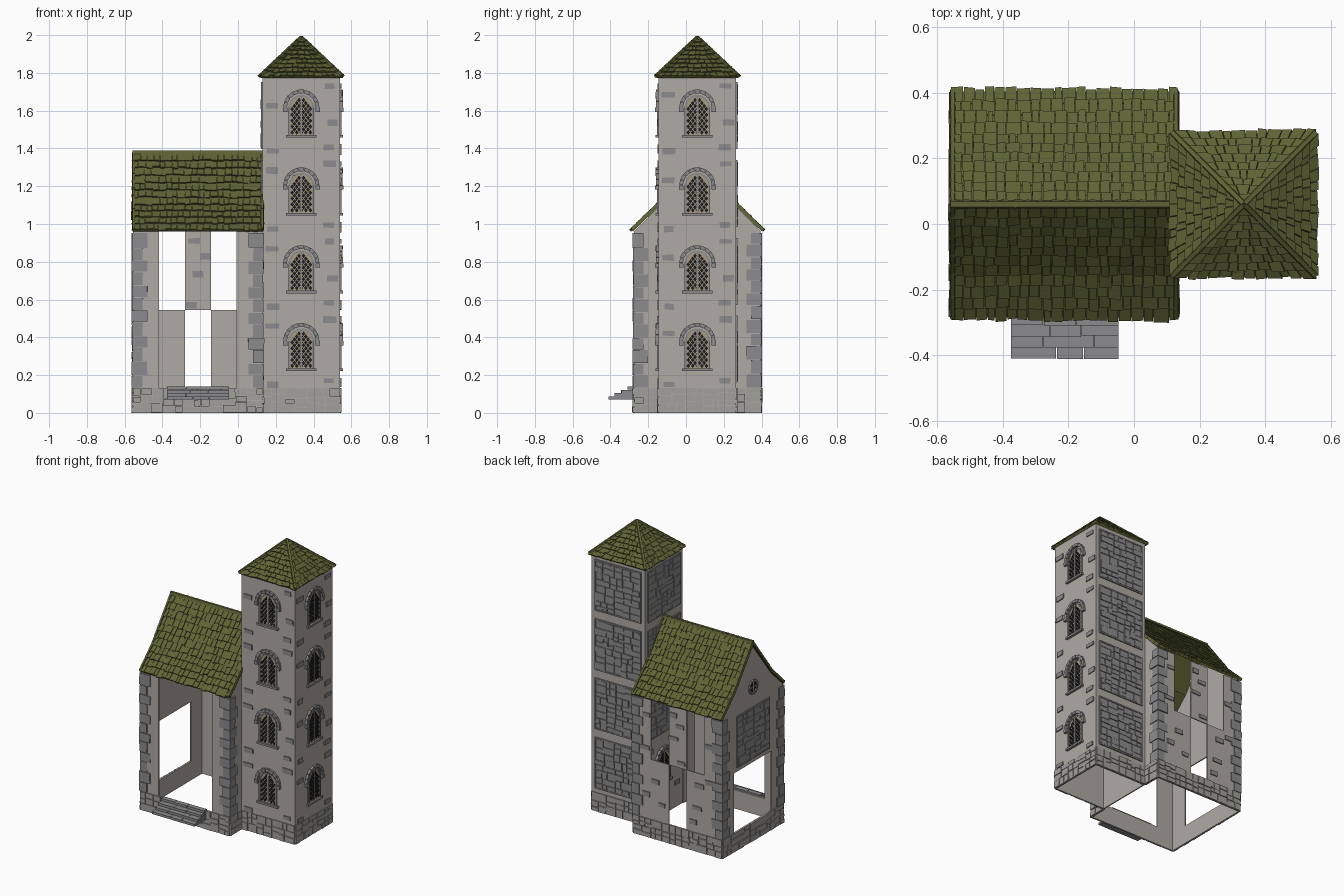
import bpy, bmesh, math, random
from mathutils import Vector as V

if "Cube" in bpy.data.objects:
    bpy.data.objects.remove(bpy.data.objects["Cube"])

random.seed(4)
R = random.uniform
Z = V((0, 0, 1))


def material(name, rgb):
    m = bpy.data.materials.new(name)
    m.diffuse_color = (*rgb, 1)
    m.use_nodes = True
    m.node_tree.nodes["Principled BSDF"].inputs["Base Color"].default_value = m.diffuse_color
    return m


PLASTER = material("warm grey plaster", (.43, .405, .375))
PALE = material("pale plinth stone", (.36, .35, .33))
STONE = material("grey stone", (.26, .26, .27))
GREEN = material("mossy green tile", (.115, .127, .036))
GLASS = material("dark glass", (.012, .012, .014))
LEAD = material("tan lattice", (.40, .34, .22))
parts = {}


def part(name, mat):
    return parts.setdefault(name, (bmesh.new(), mat))[0]


def hull(bm, low, high):
    """Closed solid between two matching rings of points."""
    a, b = [bm.verts.new(p) for p in low], [bm.verts.new(p) for p in high]
    n = len(a)
    bm.faces.new(a[::-1])
    bm.faces.new(b)
    for i in range(n):
        bm.faces.new((a[i], a[(i + 1) % n], b[(i + 1) % n], b[i]))


class Wall:
    """Flat wall frame: u runs along it, z up, d outward."""
    def __init__(self, x, y, nx, ny):
        self.o, self.n, self.u = V((x, y, 0)), V((nx, ny, 0)), V((-ny, nx, 0))

    def at(self, u, z, d):
        return self.o + self.u * u + Z * z + self.n * d

    def prism(self, bm, pts, d0, d1):
        hull(bm, [self.at(u, z, d0) for u, z in pts], [self.at(u, z, d1) for u, z in pts])

    def box(self, bm, u0, u1, z0, z1, d0=-.008, d1=0, j=0):
        pts = [(u0, z0), (u1, z0), (u1, z1), (u0, z1)]
        self.prism(bm, [(u + R(-j, j), z + R(-j, j)) for u, z in pts], d0, d1)

    def masonry(self, bm, u0, u1, z0, z1, size, d):
        """Random rubble: split the rectangle until the stones are small."""
        w, h = u1 - u0, z1 - z0
        if max(w, h * 1.4) > size and min(w, h) > .012:
            s = R(.36, .64)
            if w > h * R(.8, 1.6):
                m = u0 + w * s
                cuts = (u0, m, z0, z1), (m, u1, z0, z1)
            else:
                m = z0 + h * s
                cuts = (u0, u1, z0, m), (u0, u1, m, z1)
            for c in cuts:
                self.masonry(bm, *c, size, d)
        else:
            g = .0018
            self.box(bm, u0 + g, u1 - g, z0 + g, z1 - g, 0, d * R(.5, 1), .0012)

    def arc(self, bm, u, z, r0, r1, a0, a1, n, d):
        """Ring of separate wedge stones."""
        for i in range(n):
            s, e = a0 + (a1 - a0) * (i + .04) / n, a0 + (a1 - a0) * (i + .96) / n
            pts = [(u + r * math.cos(a), z + r * math.sin(a))
                   for r, a in ((r0, s), (r1, s), (r1, e), (r0, e))]
            self.prism(bm, pts, 0, d * R(.8, 1))

    def window(self, u, base):
        sill, spring = base + .105, base + .25
        st = part("window_surrounds", STONE)
        arch = [(u - .06, sill), (u + .06, sill)] + [
            (u + .06 * math.cos(a), spring + .06 * math.sin(a))
            for a in (math.pi * i / 12 for i in range(13))]
        self.prism(part("window_lattice", LEAD), arch, 0, .003)
        for i in range(-4, 5):                       # diamond panes
            for k in range(16):
                cu, cz = (i + .5 * (k % 2)) * .024, sill + .014 + k * .0155
                top = cz - spring
                if abs(cu) < .052 and (top < 0 or math.hypot(cu, top) < .05):
                    w, h = .0098, .0127
                    self.prism(part("window_glass", GLASS),
                               [(u + cu - w, cz), (u + cu, cz - h), (u + cu + w, cz), (u + cu, cz + h)], .002, .005)
        self.arc(st, u, spring, .076, .096, 0, math.pi, 9, .016)       # hood
        self.arc(st, u, spring, .058, .068, 0, math.pi, 12, .008)
        self.box(st, u - .08, u + .08, sill - .014, sill, 0, .017)     # sill
        self.box(st, u - .005, u + .005, sill, spring + .06, 0, .008)  # mullion
        for s in (-1, 1):
            self.box(st, u + s * .063 - .005, u + s * .063 + .005, sill, spring, 0, .009)
            self.box(st, u + s * .086 - .012, u + s * .086 + .012, spring - .022, spring, 0, .018)

    def stone_panel(self, u, base):
        bm = part("stone_panels", STONE)
        u0, u1, z0, z1, t = u - .178, u + .178, base + .03, base + .385, .009
        for b in ((u0, u1, z0, z0 + t), (u0, u1, z1 - t, z1),
                  (u0, u0 + t, z0, z1), (u1 - t, u1, z0, z1)):
            self.box(bm, *b, 0, .008)
        self.masonry(bm, u0 + t, u1 - t, z0 + t, z1 - t, .085, .01)

    def bricks(self, spots):
        for u, z in spots:
            w, h = R(.024, .037), R(.012, .018)
            self.box(part("scattered_bricks", STONE), u - w, u + w, z - h, z + h, 0, .007, .002)


def beam(bm, a, b, w, h, n):
    """Row of short capping pieces from a to b."""
    a, b = V(a), V(b)
    side = (b - a).cross(Z).normalized()
    up = side.cross(b - a).normalized()
    for i in range(n):
        p, q = a.lerp(b, i / n), a.lerp(b, (i + 1.12) / n if i < n - 1 else 1)
        ring = [(-1, -1), (1, -1), (.6, 1), (-.6, 1)]
        k, m = R(.9, 1.05), .85
        hull(bm, [p + side * w * s * k + up * h * t * k for s, t in ring],
             [q + side * w * s * m + up * h * t * m for s, t in ring])


def shingles(bm, p0, p1, p2, p3, rows, width):
    """Overlapping tiles on a slope; p0-p1 is the eave, p3-p2 the top."""
    p0, p1, p2, p3 = map(V, (p0, p1, p2, p3))
    n = (p1 - p0).cross(p3 - p0).normalized()
    n = n if n.z > 0 else -n
    hull(bm, [p - n * .006 for p in (p0, p1, p2, p3)], [p0, p1, p2, p3])
    for r in range(rows):
        t1 = min(1, (r + 1.1) / rows)
        span = (p1 - p0).lerp(p2 - p3, r / rows).length
        count = max(1, round(span / width))
        cuts = [0] + [(i + R(-.25, .25)) / count for i in range(1, count)] + [1]
        for a, b in zip(cuts, cuts[1:]):
            t0, g, lift = (r - R(-.06, .16)) / rows, .03 / count, R(.010, .016)
            P = lambda u, t: p0.lerp(p1, u).lerp(p3.lerp(p2, u), t)
            quad = [P(a + g, t0), P(b - g, t0 + R(-.08, .08) / rows), P(b - g, t1), P(a + g, t1)]
            hull(bm, quad, [q + n * k for q, k in zip(quad, (lift, lift + R(-.003, .003), .003, .003))])


# ---- wall frames
TX, CY, TH = .335, .06, .205
HX, HW, HD = -.2125, .3425, .335
FL = [.13 + .412 * i for i in range(4)]
EAVE = .96
tower = [Wall(TX, CY - TH, 0, -1), Wall(TX + TH, CY, 1, 0), Wall(TX, CY + TH, 0, 1), Wall(TX - TH, CY, -1, 0)]
front, right = Wall(HX, CY - HD, 0, -1), Wall(HX + HW, CY, 1, 0)
back, left = Wall(HX, CY + HD, 0, 1), Wall(HX - HW, CY, -1, 0)

# ---- tower walls, windows, rubble panels and stray bricks
for i, w in enumerate(tower):
    w.box(part("tower_walls", PLASTER), -TH, TH, 0, 1.785)
    if i < 3:
        w.masonry(part("plinth_stones", PALE), -TH, TH, 0, .132, .085, .008)
    for k, base in enumerate(FL):
        if i < 2 or (i == 3 and k == 0):
            w.window(0, base)
            w.bricks([(.145, base + .04), (.15, base + .365), (-.15, base + .02),
                      (-.155, base + .29 + R(-.03, .08)), (.165, base + .17)][:4 + k % 2])
        else:
            w.stone_panel(0, base)

# ---- house walls with open bays
hw = part("house_walls", PLASTER)
M = HW * .6      # half width of the open bays
B = HW * .2
for w, half in ((front, HW), (back, HW), (left, HD)):
    w.box(hw, -half, half, 0, .13)
    w.masonry(part("plinth_stones", PALE), -half, half, 0, .132, .085, .01)
    for s in (-1, 1):
        w.box(hw, *sorted((s * half, s * M)), .13, EAVE)
back.box(hw, -B, B, .545, EAVE)
for s in (-1, 1):
    back.box(hw, *sorted((s * B, s * M)), .13, .545)
    right.box(hw, *sorted((s * HD, s * TH)), 0, EAVE)
    right.masonry(part("plinth_stones", PALE), *sorted((s * HD, s * TH)), 0, .132, .085, .01)
    right.prism(hw, [(s * HD, EAVE), (s * TH, EAVE), (s * TH, 1.09)], -.008, 0)
left.box(hw, -M, M, .545, EAVE)
left.prism(hw, [(-HD, EAVE), (HD, EAVE), (.2, 1.09), (0, 1.35), (-.2, 1.09)], -.008, 0)
left.stone_panel(0, .545)
back.bricks([(.03, .58), (-.03, .74), (.02, .83), (-.03, .9), (.15, .3), (.17, .46), (-.12, .25),
             (-.17, .4), (-.24, .3), (.25, .5), (-.25, .62), (.24, .75), (-.24, .85), (.12, .2)])
Wall(HX, CY + HD - .008, 0, -1).bricks([(-.035, .57), (.0, .735), (.04, .83), (-.02, .91)])

# ---- round gable window
left.arc(part("window_surrounds", STONE), 0, 1.07, .036, .05, 0, 2 * math.pi, 12, .012)
left.prism(part("window_glass", GLASS), [(.037 * math.cos(a), 1.07 + .037 * math.sin(a))
           for a in (math.tau * i / 16 for i in range(16))], 0, .003)
left.box(part("window_lattice", LEAD), -.003, .003, 1.035, 1.105, 0, .006)
left.box(part("window_lattice", LEAD), -.036, .036, 1.067, 1.073, 0, .006)

# ---- alternating corner quoins
q = part("corner_quoins", STONE)
for sx in (-1, 1):
    for sy in (-1, 1):
        z = .132
        for i in range(12):
            h = R(.06, .076) if i < 11 else .955 - z
            a, b = (.075, .05) if i % 2 else (.05, .075)
            cx, cy, e = HX + sx * HW, CY + sy * HD, R(.004, .009)
            ring = [(cx - sx * a, cy + sy * e), (cx + sx * e, cy + sy * e), (cx + sx * e, cy - sy * b),
                    (cx - sx * .004, cy - sy * b), (cx - sx * .004, cy - sy * .004), (cx - sx * a, cy - sy * .004)]
            hull(q, [V((x, y, z + .002)) for x, y in ring],
                 [V((x + R(-.002, .002), y, z + h - .002)) for x, y in ring])
            z += h

# ---- front steps, each made of a few slabs
for i in range(4):
    cuts = [-.375, -.375 + R(.08, .14), -.16 + R(-.03, .05), -.045]
    for a, b in zip(cuts, cuts[1:]):
        front.box(part("front_steps", STONE), HX * -1 + a, HX * -1 + b - .002, .07 + .018 * i,
                  .086 + .018 * i, 0, .137 - .034 * i + R(-.004, 0))

# ---- house roof: slightly flared gable
hr, caps = part("house_roof", GREEN), part("roof_caps", GREEN)
x0, x1 = -.558, .134
for s in (-1, 1):
    e, m, t = (CY + s * .344, .965), (CY + s * .205, 1.10), (CY, 1.372)
    shingles(hr, (x0, *e), (x1, *e), (x1, *m), (x0, *m), 4, .035)
    shingles(hr, (x0, *m), (x1, *m), (x1, *t), (x0, *t), 7, .035)
    for x in (x0 + .006, x1 - .006):
        beam(caps, (x, e[0], e[1] + .008), (x, m[0], m[1] + .008), .011, .01, 4)
        beam(caps, (x, m[0], m[1] + .008), (x, t[0], t[1] + .008), .011, .01, 7)
beam(caps, (x0, CY, 1.38), (x1, CY, 1.38), .015, .01, 18)

# ---- tower roof: four-sided pyramid
tr, apex, E = part("tower_roof", GREEN), V((TX, CY, 1.982)), .216
cor = [V((TX + a * E, CY + b * E, 1.778)) for a, b in ((-1, -1), (1, -1), (1, 1), (-1, 1))]
for i in range(4):
    shingles(tr, cor[i], cor[(i + 1) % 4], apex, apex + V((1e-4, 0, 0)), 9, .036)
    beam(caps, cor[i] + V((0, 0, .006)), apex + V((0, 0, .006)), .012, .01, 9)

# ---- finish
for name, (bm, mat) in parts.items():
    bmesh.ops.recalc_face_normals(bm, faces=bm.faces)
    me = bpy.data.meshes.new(name)
    bm.to_mesh(me)
    bm.free()
    me.materials.append(mat)
    bpy.context.collection.objects.link(bpy.data.objects.new(name, me))
